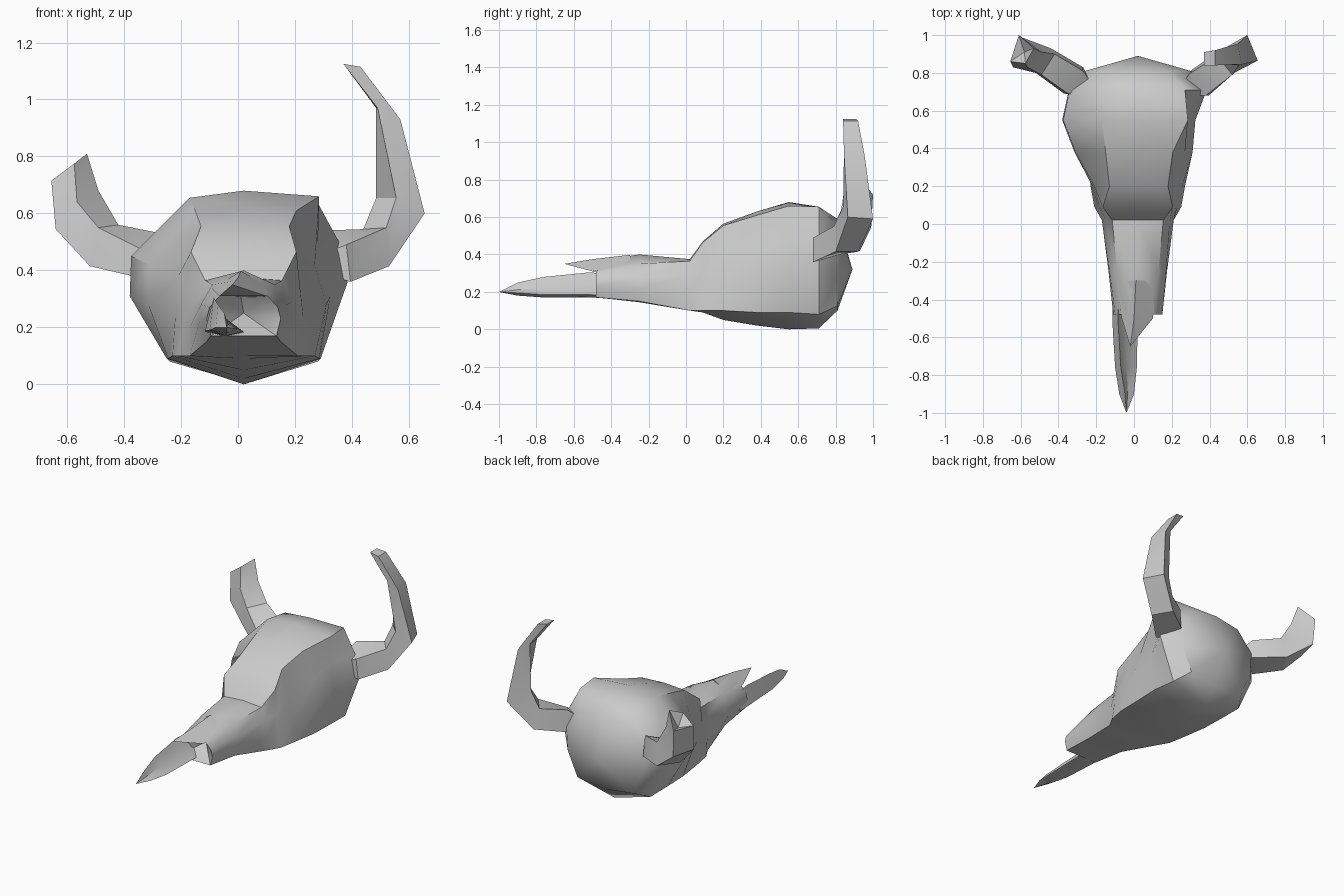
import bpy, bmesh
from math import radians


def loft(name, rings, start=None, end=None, angle=32):
    """Skin closed rings; each end closes with a fan to the given point."""
    bm = bmesh.new()
    vs = [[bm.verts.new(p) for p in r] for r in rings]
    n = len(rings[0])
    for a, b in zip(vs, vs[1:]):
        for i in range(n):
            j = (i + 1) % n
            bm.faces.new((a[i], a[j], b[j], b[i]))
    for ring, tip in ((vs[0], start), (vs[-1], end)):
        if tip is None:
            bm.faces.new(ring)
        else:
            c = bm.verts.new(tip)
            for i in range(n):
                bm.faces.new((ring[i], ring[(i + 1) % n], c))
    bmesh.ops.recalc_face_normals(bm, faces=bm.faces)
    me = bpy.data.meshes.new(name)
    bm.to_mesh(me)
    bm.free()
    ob = bpy.data.objects.new(name, me)
    bpy.context.collection.objects.link(ob)
    bpy.ops.object.select_all(action='DESELECT')
    ob.select_set(True)
    bpy.context.view_layer.objects.active = ob
    bpy.ops.object.shade_smooth_by_angle(angle=radians(angle))
    return ob


# Skull half sections: y, keel z, then jaw, cheek, temple, brow as (x, z), top z
CX = 0.02
sections = [
    (-.48, .17, .115, .17, .13, .23, .12, .27, .085, .31, .365),
    (-.25, .145, .13, .15, .155, .22, .15, .28, .11, .35, .40),
    (.02, .10, .19, .10, .19, .20, .17, .29, .135, .365, .375),
    (.09, .09, .23, .10, .21, .23, .20, .32, .185, .465, .47),
    (.20, .05, .25, .10, .24, .24, .23, .38, .15, .555, .565),
    (.38, .02, .265, .09, .335, .28, .33, .42, .17, .61, .63),
    (.55, .00, .27, .09, .40, .31, .395, .45, .19, .655, .68),
    (.71, .005, .26, .08, .365, .31, .36, .47, .175, .64, .655),
    (.81, .10, .20, .125, .27, .28, .28, .43, .17, .56, .59),
]
# Damaged right side: raised brow fin with a sunken temple below it
right_fix = {.20: {1: (.255, .24), 2: (.22, .38), 3: (.18, .555)},
             .38: {1: (.31, .28), 2: (.27, .42), 3: (.205, .61)},
             .55: {1: (.325, .31), 2: (.28, .48), 3: (.285, .66)},
             .71: {1: (.385, .36), 2: (.36, .49), 3: (.27, .655)}}
rings = []
for y, keel, *half, top in sections:
    pts = list(zip(half[0::2], half[1::2]))
    right = [(CX + x, z) for x, z in pts]
    for i, p in right_fix.get(y, {}).items():
        right[i] = p
    left = [(CX - x, z) for x, z in pts]
    ring = [(CX, keel)] + right + [(0 if y < -.4 else CX, top)] + left[::-1]
    rings.append([(x, y, z) for x, z in ring])
loft("skull", rings, start=(.02, -.36, .25), end=(.02, .89, .32), angle=38)

# Pointed nasal bone overhanging the nose opening
nasal = [[(-.09, -.30, .335), (.0, -.30, .30), (.125, -.30, .335), (.01, -.30, .398)],
         [(-.065, -.50, .31), (.0, -.50, .31), (.10, -.50, .31), (.0, -.50, .375)]]
loft("nasal_bone", nasal, end=(-.02, -.65, .35))

# Surviving left front jaw bone: y, outer x, inner x, bottom z, top z
jaw = [(-.40, -.115, .02, .165, .29), (-.51, -.115, .02, .17, .305),
       (-.76, -.10, .015, .17, .28), (-.90, -.078, .0, .18, .25)]
loft("front_jaw_bone",
     [[(xo, y, b + .02), ((xo + xi) / 2, y, b), (xi, y, b + .015),
       ((xo + xi) / 2 + .005, y, b + (t - b) * .45), (xo + .03, y, t)]
      for y, xo, xi, b, t in jaw], end=(-.04, -1.0, .20))

# Four-sided horns; each ring is front-low, front-high, back-high, back-low
right_horn = [
    [(.395, .68, .36), (.38, .68, .49), (.30, .80, .54), (.31, .82, .40)],
    [(.53, .80, .415), (.52, .79, .55), (.44, .89, .545), (.46, .92, .415)],
    [(.655, .865, .60), (.555, .84, .655), (.485, .91, .655), (.60, 1.0, .59)],
    [(.57, .845, .93), (.49, .845, .97), (.485, .925, .97), (.55, .955, .93)],
    [(.43, .84, 1.115), (.37, .84, 1.125), (.37, .91, 1.125), (.43, .92, 1.115)]]
loft("right_horn", right_horn, start=(.20, .68, .42))

left_horn = [
    [(-.37, .69, .38), (-.35, .69, .48), (-.27, .81, .53), (-.27, .83, .40)],
    [(-.52, .80, .415), (-.49, .79, .55), (-.42, .90, .56), (-.44, .93, .42)],
    [(-.64, .83, .545), (-.565, .83, .64), (-.49, .91, .68), (-.60, .99, .545)],
    [(-.655, .86, .715), (-.575, .85, .775), (-.53, .93, .81), (-.61, 1.0, .72)]]
loft("left_broken_horn", left_horn, start=(-.18, .68, .42), end=(-.58, .91, .70))
